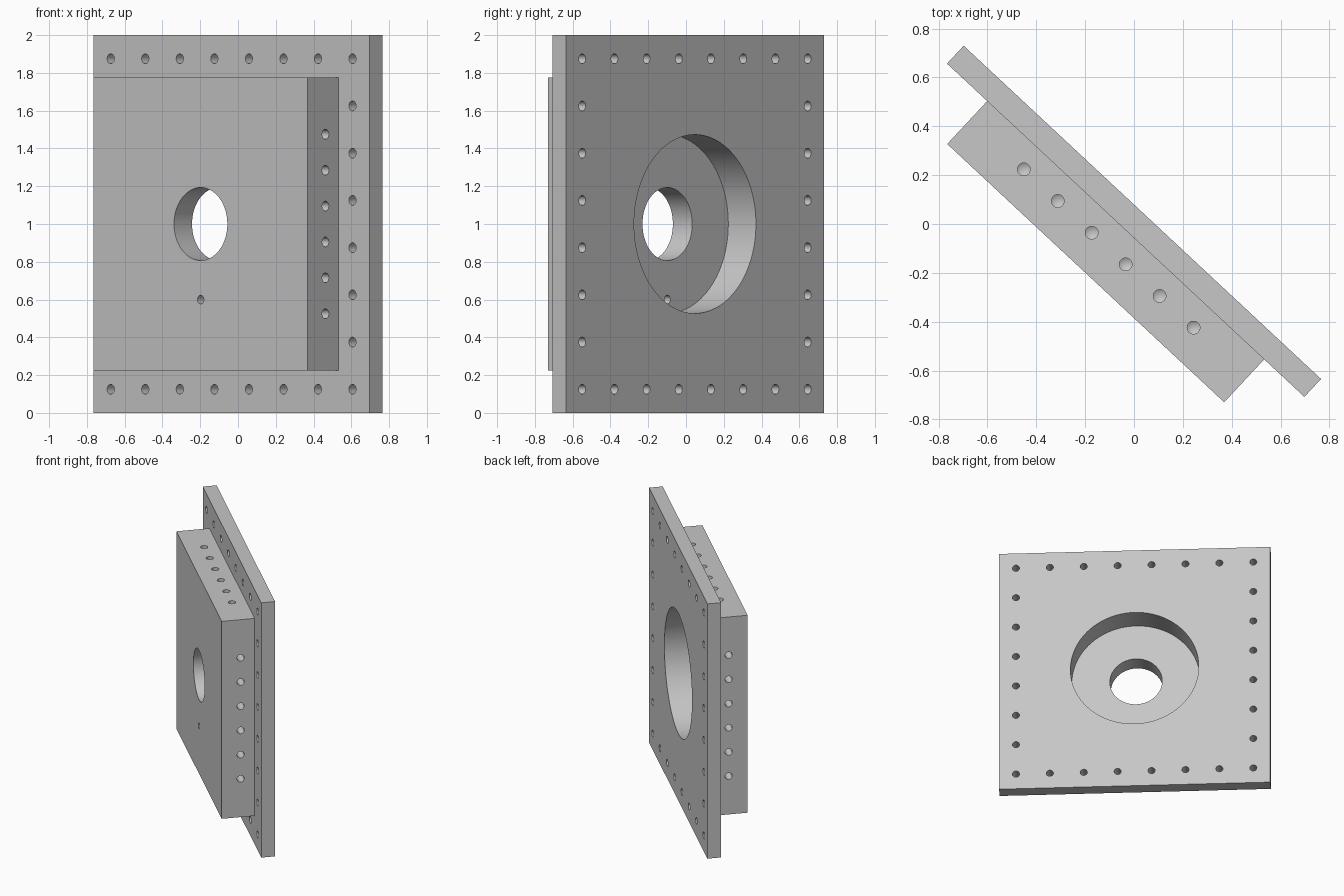
import bpy, bmesh, math
from mathutils import Matrix, Vector

cube = bpy.data.objects.get("Cube")
if cube:
    bpy.data.objects.remove(cube, do_unlink=True)

# Shared dimensions, in the plate's own frame: x along, y through (joint at 0), z up
MID = 1.0
PLATE, PLATE_T = 2.0, 0.1
BLOCK, BLOCK_T = 1.55, 0.24
HOLE_R = 0.026
PLACE = Matrix.Translation((-0.034, -0.0255, 0)) @ Matrix.Rotation(math.radians(-43), 4, 'Z')

steel = bpy.data.materials.new("grey metal")
steel.use_nodes = True
steel.diffuse_color = (0.57, 0.57, 0.57, 1)
steel.node_tree.nodes["Principled BSDF"].inputs["Base Color"].default_value = (0.57, 0.57, 0.57, 1)


def new_object(name, bm):
    mesh = bpy.data.meshes.new(name)
    bm.to_mesh(mesh)
    bm.free()
    obj = bpy.data.objects.new(name, mesh)
    bpy.context.collection.objects.link(obj)
    return obj


def slab(name, side, y0, y1):
    """Square slab standing upright between two depths."""
    bm = bmesh.new()
    bmesh.ops.create_cube(bm, size=1, matrix=Matrix.Translation((0, (y0 + y1) / 2, MID))
                          @ Matrix.Diagonal((side, y1 - y0, side, 1)))
    obj = new_object(name, bm)
    obj.data.materials.append(steel)
    return obj


def drill(bm, start, end, radius, segments=32, pointed=False):
    """Add a drill-shaped solid from start to end, with an optional conical tip."""
    start, end = Vector(start), Vector(end)
    axis = end - start
    turn = axis.to_track_quat('Z', 'Y').to_matrix().to_4x4()
    made = bmesh.ops.create_cone(bm, cap_ends=True, segments=segments, radius1=radius, radius2=radius,
                                 depth=axis.length, matrix=Matrix.Translation((start + end) / 2) @ turn)
    if pointed:
        faces = {f for v in made["verts"] for f in v.link_faces}
        bm.normal_update()
        tip = [f for f in faces if f.normal.dot(axis.normalized()) > 0.9]
        bmesh.ops.poke(bm, faces=tip, offset=radius * 0.6)


def cut(obj, bm):
    """Subtract the drill solids and keep the finished mesh."""
    cutter = new_object("cutter", bm)
    cutter.hide_render = True
    mod = obj.modifiers.new("cut", 'BOOLEAN')
    mod.operation, mod.solver, mod.object = 'DIFFERENCE', 'EXACT', cutter
    bpy.context.view_layer.update()
    done = bpy.data.meshes.new_from_object(obj.evaluated_get(bpy.context.evaluated_depsgraph_get()))
    obj.modifiers.clear()
    obj.data = done
    bpy.data.objects.remove(cutter, do_unlink=True)


# Back plate with bolt holes round the border and a large opening
back_plate = slab("back_plate", PLATE, 0, PLATE_T)
bm = bmesh.new()
for i in range(8):
    for j in range(8):
        if i in (0, 7) or j in (0, 7):
            x, z = (i - 3.5) / 4, MID + (j - 3.5) / 4
            drill(bm, (x, -0.1, z), (x, 0.2, z), HOLE_R)
drill(bm, (0, -0.1, MID), (0, 0.2, MID), 0.473, 128)
cut(back_plate, bm)

# Front block: round pocket at the back
front_block = slab("front_block", BLOCK, -BLOCK_T, 0)
bm = bmesh.new()
drill(bm, (0, 0.1, MID), (0, -0.1, MID), 0.473, 128)
cut(front_block, bm)

# Central bore and the small hole under it
bm = bmesh.new()
drill(bm, (0, -0.4, MID), (0, 0.1, MID), 0.193, 96)
drill(bm, (0, -0.4, MID - 0.4), (0, -0.05, MID - 0.4), 0.023)
cut(front_block, bm)

# Rows of pointed blind holes in the four edges
bm = bmesh.new()
half = BLOCK / 2
for side in (-1, 1):
    for i in range(6):
        t = (i - 2.5) * 0.19
        for make in (lambda r: (r, -0.102, MID + t), lambda r: (t, -0.102, MID + r)):
            drill(bm, make(side * (half + 0.05)), make(side * (half - 0.12)), HOLE_R, pointed=True)
cut(front_block, bm)

# Turn into place, smooth the bores and keep the edges sharp
bpy.ops.object.select_all(action='DESELECT')
for obj in (back_plate, front_block):
    obj.data.transform(PLACE)
    obj.select_set(True)
bpy.context.view_layer.objects.active = back_plate
bpy.ops.object.shade_smooth_by_angle(angle=math.radians(30))
